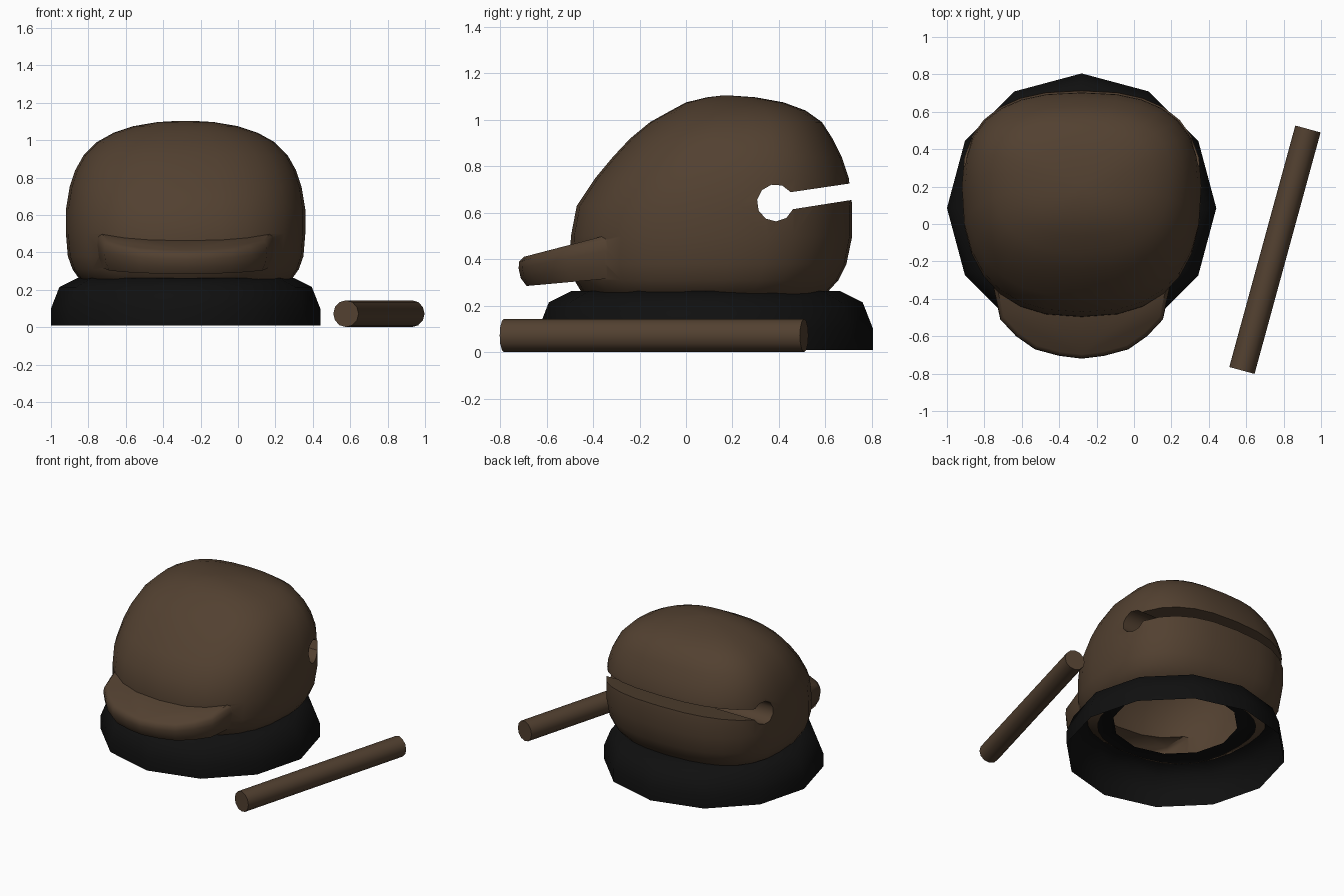
import bpy, bmesh, math
from mathutils import Vector

if "Cube" in bpy.data.objects:
    bpy.data.objects.remove(bpy.data.objects["Cube"])

CX = -0.28  # centre line of drum and cushion


def material(name, rgb):
    m = bpy.data.materials.new(name)
    m.diffuse_color = (*rgb, 1)
    m.use_nodes = True
    m.node_tree.nodes["Principled BSDF"].inputs["Base Color"].default_value = m.diffuse_color
    return m


wood = material("dark_wood", (0.085, 0.052, 0.030))
black = material("black_cloth", (0.005, 0.005, 0.005))


def loft(name, rings, mat, cap_start=True, cap_end=True):
    """Bridge equal-length rings of points into one mesh object."""
    bm = bmesh.new()
    rows = [[bm.verts.new(p) for p in r] for r in rings]
    n = len(rows[0])
    for a, b in zip(rows, rows[1:]):
        for i in range(n):
            j = (i + 1) % n
            bm.faces.new((a[i], a[j], b[j], b[i]))
    if cap_start:
        bm.faces.new(rows[0][::-1])
    if cap_end:
        bm.faces.new(rows[-1])
    bmesh.ops.recalc_face_normals(bm, faces=bm.faces)
    me = bpy.data.meshes.new(name)
    bm.to_mesh(me)
    bm.free()
    me.materials.append(mat)
    ob = bpy.data.objects.new(name, me)
    bpy.context.collection.objects.link(ob)
    return ob


def select(ob):
    bpy.ops.object.select_all(action='DESELECT')
    ob.select_set(True)
    bpy.context.view_layer.objects.active = ob


def smooth(ob, deg):
    select(ob)
    bpy.ops.object.shade_smooth_by_angle(angle=math.radians(deg))


def boolean(ob, other, op):
    mod = ob.modifiers.new(op, 'BOOLEAN')
    mod.operation, mod.object, mod.solver = op, other, 'EXACT'
    select(ob)
    bpy.ops.object.modifier_apply(modifier=mod.name)
    bpy.data.objects.remove(other)


def spow(v, e):
    return math.copysign(abs(v) ** e, v)


# drum body: rounded rings as (z, half width, front y, back y)
def body_ring(z, hw, y0, y1, n=28):
    ym = y0 + (y1 - y0) * 0.57
    pts = []
    for i in range(n):
        a = 2 * math.pi * i / n
        c, s = spow(math.cos(a), 0.8), spow(math.sin(a), 0.8)
        pts.append((CX + hw * c, ym + s * ((y1 - ym) if s > 0 else (ym - y0)), z))
    return pts


levels = [(0.215, 0.49, -0.39, 0.55), (0.26, 0.57, -0.45, 0.61), (0.31, 0.605, -0.48, 0.655),
          (0.38, 0.63, -0.50, 0.69), (0.50, 0.64, -0.495, 0.715), (0.63, 0.64, -0.47, 0.715),
          (0.75, 0.62, -0.39, 0.70), (0.84, 0.59, -0.315, 0.67), (0.92, 0.545, -0.24, 0.63),
          (0.99, 0.475, -0.155, 0.585), (1.04, 0.385, -0.065, 0.515), (1.075, 0.28, 0.0, 0.42),
          (1.097, 0.15, 0.09, 0.30), (1.104, 0.03, 0.15, 0.20)]
drum = loft("drum_body", [body_ring(*l) for l in levels], wood)

# front handle: flat tapering shelf that follows a curved outline
half = [(0.50, -0.15), (0.47, -0.35), (0.435, -0.51), (0.35, -0.60), (0.25, -0.67), (0.12, -0.705)]
outline = half + [(0, -0.72)] + [(-x, y) for x, y in half[::-1]]


def lip_ring(t, scale):
    pts = []
    for x, y in outline:
        yy = -0.15 + (y + 0.15) * scale
        top, low = 0.405 + (yy + 0.72) * 0.26, 0.285 + (yy + 0.69) * 0.09
        pts.append((CX + x * scale, yy, low + (top - low) * t))
    return pts


lip = loft("front_handle", [lip_ring(0, 0.94), lip_ring(0.3, 0.985), lip_ring(0.65, 1.0),
                            lip_ring(0.88, 0.995), lip_ring(1, 0.96)], wood)
boolean(drum, lip, 'UNION')

# keyhole slot cut straight through the back
key = [(0.385 + 0.08 * math.cos(math.radians(35 + 305 * i / 9)),
        0.643 + 0.08 * math.sin(math.radians(35 + 305 * i / 9))) for i in range(10)]
key += [(0.9, 0.685), (0.9, 0.755)]
slot = loft("slot_cutter", [[(x, y, z) for y, z in key] for x in (-1.3, 0.8)], wood)
slot.hide_render = True
boolean(drum, slot, 'DIFFERENCE')

# open the underside of the hollow drum
bm = bmesh.new()
bm.from_mesh(drum.data)
bmesh.ops.delete(bm, geom=[f for f in bm.faces if f.calc_center_median().z < 0.22 and f.normal.z < -0.9],
                 context='FACES')
bm.to_mesh(drum.data)
bm.free()
smooth(drum, 40)


# cushion: twelve-sided padded ring, open below
def circle(r, z, n=12):
    return [(CX + r * math.cos(2 * math.pi * i / n), 0.085 + r * math.sin(2 * math.pi * i / n), z)
            for i in range(n)]


profile = [(0.72, 0.01), (0.72, 0.10), (0.675, 0.215), (0.58, 0.263), (0.48, 0.26), (0.41, 0.235)]
cushion = loft("cushion_ring", [circle(r, z) for r, z in profile], black, False, False)
bm = bmesh.new()
bm.from_mesh(cushion.data)
if sum(f.normal.z for f in bm.faces) < 0:
    bmesh.ops.reverse_faces(bm, faces=bm.faces)
bm.to_mesh(cushion.data)
bm.free()
smooth(cushion, 50)

# striker stick lying on the ground
a, b = Vector((0.577, -0.783, 0.0725)), Vector((0.93, 0.508, 0.0725))
side = (b - a).normalized().cross(Vector((0, 0, 1)))


def stick_ring(p, n=12):
    return [p + side * 0.07 * math.cos(2 * math.pi * i / n)
            + Vector((0, 0, 0.0715 * math.sin(2 * math.pi * i / n))) for i in range(n)]


stick = loft("striker_stick", [stick_ring(a), stick_ring(b)], wood)
smooth(stick, 40)
